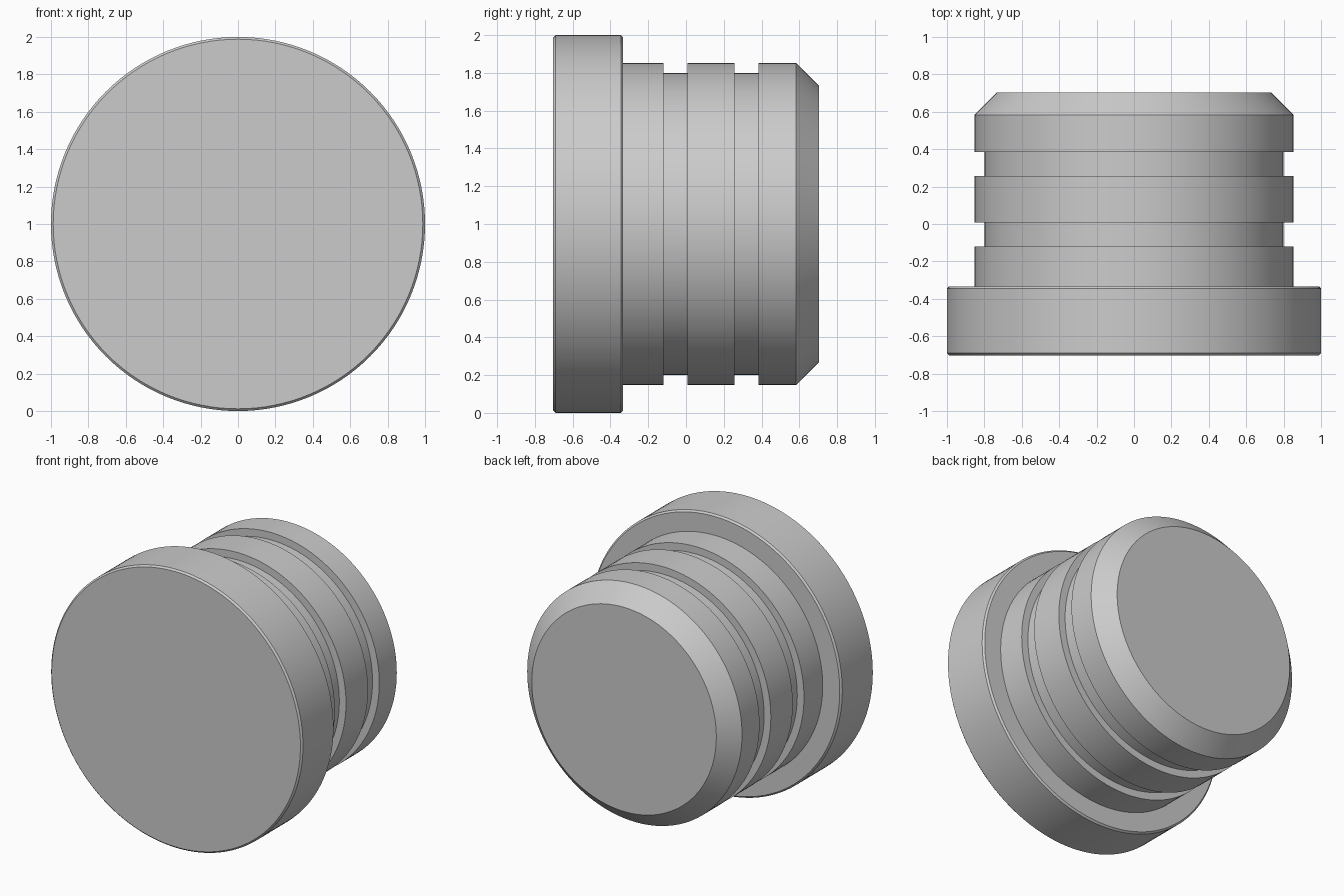
import bpy, bmesh, math

if "Cube" in bpy.data.objects:
    bpy.data.objects.remove(bpy.data.objects["Cube"])

SIDES = 128

# Profile of the plug as (y, radius), from the front cap to the rear tip
b = 0.012   # small edge break on the flange
profile = [
    (-0.703, 1.0 - b), (-0.703 + b, 1.0),      # flange front edge
    (-0.333 - b, 1.0), (-0.333, 1.0 - b),      # flange rear edge
    (-0.333, 0.853), (-0.12, 0.853),           # first land
    (-0.12, 0.80), (0.007, 0.80),              # front groove
    (0.007, 0.853), (0.256, 0.853),            # middle land
    (0.256, 0.80), (0.384, 0.80),              # rear groove
    (0.384, 0.853), (0.583, 0.853),            # rear land
    (0.703, 0.733),                            # chamfered tip
]


def lathe(name, pts, sides, height):
    """Revolve a profile around the y axis and cap both ends."""
    bm = bmesh.new()
    rings = []
    for y, r in pts:
        rings.append([bm.verts.new((r * math.sin(2 * math.pi * i / sides), y,
                                    height + r * math.cos(2 * math.pi * i / sides)))
                      for i in range(sides)])
    for lo, hi in zip(rings, rings[1:]):
        for i in range(sides):
            j = (i + 1) % sides
            bm.faces.new((lo[i], lo[j], hi[j], hi[i]))
    bm.faces.new(rings[0])
    bm.faces.new(rings[-1])
    bmesh.ops.recalc_face_normals(bm, faces=bm.faces)
    mesh = bpy.data.meshes.new(name)
    bm.to_mesh(mesh)
    bm.free()
    obj = bpy.data.objects.new(name, mesh)
    bpy.context.collection.objects.link(obj)
    return obj


# Flanged plug with two seal grooves
plug = lathe("grooved_plug", profile, SIDES, 1.0)
bpy.context.view_layer.objects.active = plug
plug.select_set(True)
bpy.ops.object.shade_smooth_by_angle(angle=math.radians(30))
